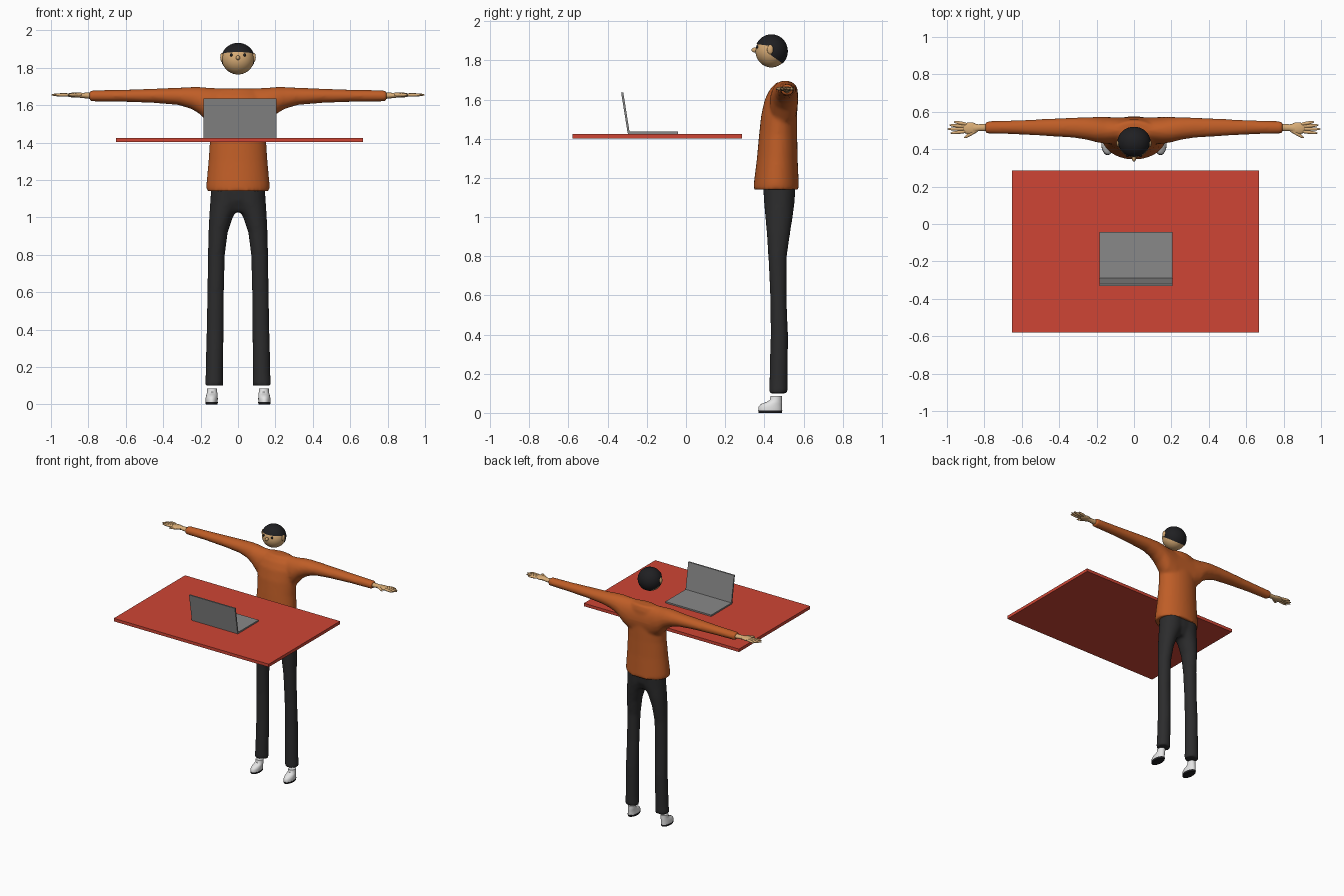
import bpy, bmesh
from math import cos, sin, tau, atan2, hypot
from mathutils import Matrix, Vector

cube = bpy.data.objects.get("Cube")
if cube:
    bpy.data.objects.remove(cube)


def material(name, rgb):
    m = bpy.data.materials.new(name)
    m.use_nodes = True
    m.diffuse_color = (*rgb, 1)
    bsdf = m.node_tree.nodes["Principled BSDF"]
    bsdf.inputs["Base Color"].default_value = (*rgb, 1)
    bsdf.inputs["Roughness"].default_value = 0.8
    return m


ORANGE = material("burnt orange knit", (0.52, 0.11, 0.02))
RED = material("table red", (0.62, 0.06, 0.035))
GREY = material("laptop grey", (0.25, 0.25, 0.25))
CHARCOAL = material("charcoal cloth", (0.025, 0.025, 0.026))
SKIN = material("skin", (0.68, 0.41, 0.18))
BLACK = material("soft black", (0.014, 0.014, 0.016))
WHITE = material("shoe white", (0.78, 0.78, 0.78))


def finish(name, bm, mat, mirror=False, smooth=True, blend=0):
    """Turn a bmesh into an object; blend fuses overlapping volumes."""
    bmesh.ops.recalc_face_normals(bm, faces=bm.faces)
    me = bpy.data.meshes.new(name)
    bm.to_mesh(me)
    bm.free()
    me.materials.append(mat)
    ob = bpy.data.objects.new(name, me)
    bpy.context.collection.objects.link(ob)
    if mirror:
        ob.modifiers.new("mirror", 'MIRROR')
    if blend:
        r = ob.modifiers.new("fuse", 'REMESH')
        r.mode, r.voxel_size, r.use_smooth_shade = 'VOXEL', 0.01, True
        s = ob.modifiers.new("soften", 'SMOOTH')
        s.factor, s.iterations = 0.5, blend
    elif smooth:
        bpy.ops.object.select_all(action='DESELECT')
        ob.select_set(True)
        bpy.context.view_layer.objects.active = ob
        bpy.ops.object.shade_smooth_by_angle(angle=0.9)
    return ob


def loft(bm, rings, along='z', n=32):
    """Skin ellipses (position, centre a, radius a, centre b, radius b)."""
    loops = []
    for p, ca, ra, cb, rb in rings:
        loop = []
        for i in range(n):
            a, b = ca + ra * cos(tau * i / n), cb + rb * sin(tau * i / n)
            loop.append(bm.verts.new((a, b, p) if along == 'z' else (p, a, b)))
        loops.append(loop)
    for l0, l1 in zip(loops, loops[1:]):
        for i in range(n):
            j = (i + 1) % n
            bm.faces.new((l0[i], l0[j], l1[j], l1[i]))
    bm.faces.new(loops[0][::-1])
    bm.faces.new(loops[-1])


def ball(bm, centre, radii, turn=0.0, seg=32):
    mat = (Matrix.Translation(centre) @ Matrix.Rotation(turn, 4, 'Z')
           @ Matrix.Diagonal((*radii, 1)))
    bmesh.ops.create_uvsphere(bm, u_segments=seg, v_segments=seg // 2,
                              radius=1, matrix=mat)


def box(name, lo, hi, mat):
    lo, hi = Vector(lo), Vector(hi)
    bm = bmesh.new()
    bmesh.ops.create_cube(bm, size=1, matrix=Matrix.Translation((lo + hi) / 2)
                          @ Matrix.Diagonal((*(hi - lo), 1)))
    return finish(name, bm, mat, smooth=False)


# Table and open laptop
box("table_top", (-0.652, -0.58, 1.402), (0.668, 0.287, 1.425), RED)
box("laptop_base", (-0.185, -0.295, 1.425), (0.205, -0.042, 1.436), GREY)
screen = box("laptop_screen", (-0.185, -0.298, 1.428), (0.205, -0.287, 1.635), GREY)
for v in screen.data.vertices:
    if v.co.z > 1.5:
        v.co.y -= 0.033

# Sweater: torso and both sleeves fused
bm = bmesh.new()
torso = [(1.14, 0.169, 0.343, 0.578), (1.17, 0.170, 0.346, 0.576),
         (1.3, 0.158, 0.362, 0.570), (1.42, 0.150, 0.373, 0.568),
         (1.52, 0.152, 0.384, 0.568), (1.6, 0.155, 0.402, 0.566),
         (1.65, 0.145, 0.427, 0.562), (1.688, 0.10, 0.462, 0.55)]
loft(bm, [(z, 0, hx, (f + b) / 2, (b - f) / 2) for z, hx, f, b in torso])
sleeve = [(0.08, 0.43, 0.57, 1.45, 1.69), (0.15, 0.428, 0.572, 1.49, 1.692),
          (0.2, 0.437, 0.572, 1.55, 1.697), (0.25, 0.45, 0.571, 1.58, 1.697),
          (0.32, 0.461, 0.569, 1.601, 1.693), (0.45, 0.469, 0.563, 1.612, 1.688),
          (0.62, 0.479, 0.555, 1.618, 1.682), (0.795, 0.483, 0.549, 1.62, 1.679)]
half = [(x, (f + b) / 2, (b - f) / 2, (lo + hi) / 2, (hi - lo) / 2)
        for x, f, b, lo, hi in sleeve]
loft(bm, [(-r[0], *r[1:]) for r in reversed(half)] + half, along='x')
finish("sweater", bm, ORANGE, blend=6)

# Trousers: hips and two legs fused
bm = bmesh.new()
legs = [(0.1, 0.078, 0.178, 0.424, 0.52), (0.16, 0.080, 0.173, 0.426, 0.519),
        (0.4, 0.077, 0.168, 0.432, 0.521), (0.6, 0.075, 0.164, 0.430, 0.513),
        (0.8, 0.070, 0.161, 0.420, 0.515), (0.92, 0.055, 0.158, 0.412, 0.532),
        (1.0, 0.028, 0.154, 0.405, 0.545), (1.08, -0.02, 0.149, 0.398, 0.555),
        (1.17, -0.02, 0.143, 0.393, 0.56)]
loft(bm, [(z, (i + o) / 2, (o - i) / 2, (f + b) / 2, (b - f) / 2)
          for z, i, o, f, b in legs])
loft(bm, [(1.03, 0, 0.10, 0.476, 0.05), (1.09, 0, 0.135, 0.476, 0.076),
          (1.17, 0, 0.142, 0.476, 0.083)])
finish("trousers", bm, CHARCOAL, mirror=True, blend=6)

# Shoes
bm = bmesh.new()
loft(bm, [(0.012, 0.141, 0.032, 0.430, 0.060), (0.03, 0.141, 0.033, 0.430, 0.060),
          (0.045, 0.140, 0.031, 0.436, 0.054), (0.055, 0.139, 0.029, 0.450, 0.041),
          (0.065, 0.138, 0.027, 0.459, 0.031), (0.085, 0.138, 0.027, 0.461, 0.030)])
finish("shoes", bm, WHITE, mirror=True)
bm = bmesh.new()
loft(bm, [(0, 0.141, 0.031, 0.430, 0.059), (0.013, 0.141, 0.034, 0.430, 0.062)])
finish("shoe_soles", bm, BLACK, mirror=True)

# Hands: wrist, palm, fingers and thumb
bm = bmesh.new()
loft(bm, [(0.785, 0.516, 0.02, 1.65, 0.017), (0.83, 0.515, 0.018, 1.652, 0.014),
          (0.86, 0.512, 0.024, 1.654, 0.013)], along='x', n=16)
ball(bm, (0.875, 0.511, 1.654), (0.045, 0.033, 0.013), seg=20)
fingers = [((0.88, 0.53), (0.965, 0.547)), ((0.88, 0.519), (0.99, 0.529)),
           ((0.88, 0.508), (1.0, 0.508)), ((0.88, 0.497), (0.985, 0.485)),
           ((0.835, 0.505), (0.91, 0.459))]
for (x0, y0), (x1, y1) in fingers:
    ball(bm, ((x0 + x1) / 2, (y0 + y1) / 2, 1.655),
         (hypot(x1 - x0, y1 - y0) / 2, 0.0095, 0.009),
         atan2(y1 - y0, x1 - x0), seg=14)
finish("hands", bm, SKIN, mirror=True)

# Head with nose
HEAD, SIZE = Vector((0, 0.436, 1.847)), Vector((0.086, 0.081, 0.083))
bm = bmesh.new()
ball(bm, HEAD, SIZE, seg=40)
ball(bm, (0, 0.351, 1.853), (0.011, 0.017, 0.013), seg=16)
finish("head", bm, SKIN)

# Ears and eyes
bm = bmesh.new()
ball(bm, (0.086, 0.43, 1.855), (0.009, 0.016, 0.024), seg=16)
finish("ears", bm, SKIN, mirror=True)
bm = bmesh.new()
ball(bm, (0.036, 0.364, 1.868), (0.008, 0.006, 0.008), seg=16)
finish("eyes", bm, BLACK, mirror=True)


# Hair: front and back shells trimmed along the hairline
def hair(name, planes):
    bm = bmesh.new()
    ball(bm, HEAD, SIZE + Vector((0.003, 0.003, 0.003)), seg=40)
    for point, normal in planes:
        bmesh.ops.bisect_plane(bm, geom=bm.verts[:] + bm.edges[:] + bm.faces[:],
                               plane_co=point, plane_no=normal, clear_inner=True)
    finish(name, bm, BLACK)


hair("hair_front", [((0, 0.435, 0), (0, -1, 0)), ((0, 0.435, 1.873), (0, 0.14, 1))])
hair("hair_back", [((0, 0.435, 0), (0, 1, 0)), ((0, 0.435, 1.826), (0, 0.58, 0.81))])
